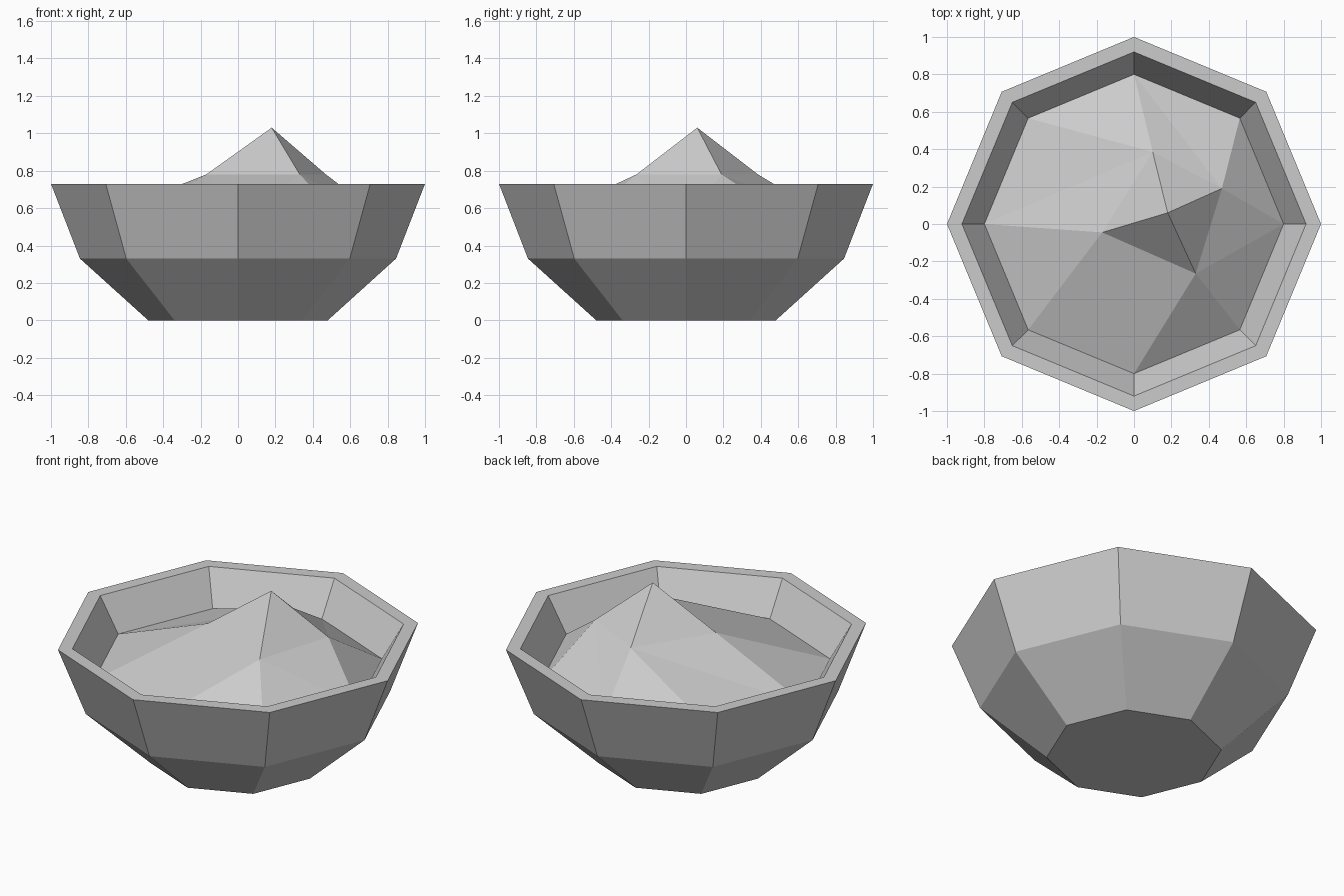
import bpy
import bmesh
from math import cos, sin, pi

SIDES = 8
FLOOR_Z = 0.53

cube = bpy.data.objects.get("Cube")
if cube:
    bpy.data.objects.remove(cube, do_unlink=True)


def material(name, value):
    mat = bpy.data.materials.new(name)
    mat.use_nodes = True
    color = (value, value, value, 1)
    mat.diffuse_color = color
    mat.node_tree.nodes["Principled BSDF"].inputs["Base Color"].default_value = color
    return mat


def ring(bm, radius, z):
    angles = [2 * pi * i / SIDES for i in range(SIDES)]
    return [bm.verts.new((radius * cos(a), radius * sin(a), z)) for a in angles]


def finish(bm, name, mat):
    mesh = bpy.data.meshes.new(name)
    bm.to_mesh(mesh)
    bm.free()
    mesh.materials.append(mat)
    obj = bpy.data.objects.new(name, mesh)
    bpy.context.collection.objects.link(obj)
    return obj


grey = material("stone grey", 0.6)

# Bowl: base, flared sides, flat rim and inner wall
bm = bmesh.new()
profile = [(0.48, 0), (0.845, 0.33), (1, 0.73), (0.92, 0.73), (0.8, FLOOR_Z)]
rings = [ring(bm, r, z) for r, z in profile]
for low, high in zip(rings, rings[1:]):
    for i in range(SIDES):
        j = (i + 1) % SIDES
        bm.faces.new((low[i], low[j], high[j], high[i]))
bm.faces.new(rings[0][::-1])
finish(bm, "bowl", grey)

# Heap: off-centre peak on four shoulders, sloping out to the inner wall
bm = bmesh.new()
edge = ring(bm, 0.8, FLOOR_Z)
shoulders = [bm.verts.new((x, y, 0.78)) for x, y in
             [(0.47, 0.19), (0.10, 0.385), (-0.17, -0.045), (0.33, -0.265)]]
peak = bm.verts.new((0.18, 0.06, 1.03))
for s in range(4):
    this, following = shoulders[s], shoulders[(s + 1) % 4]
    bm.faces.new((this, following, peak))
    # Two edge segments fan out from each shoulder, then one triangle bridges
    for i in (2 * s, 2 * s + 1):
        bm.faces.new((edge[i], edge[(i + 1) % SIDES], this))
    bm.faces.new((this, edge[(2 * s + 2) % SIDES], following))
finish(bm, "heap", grey)
